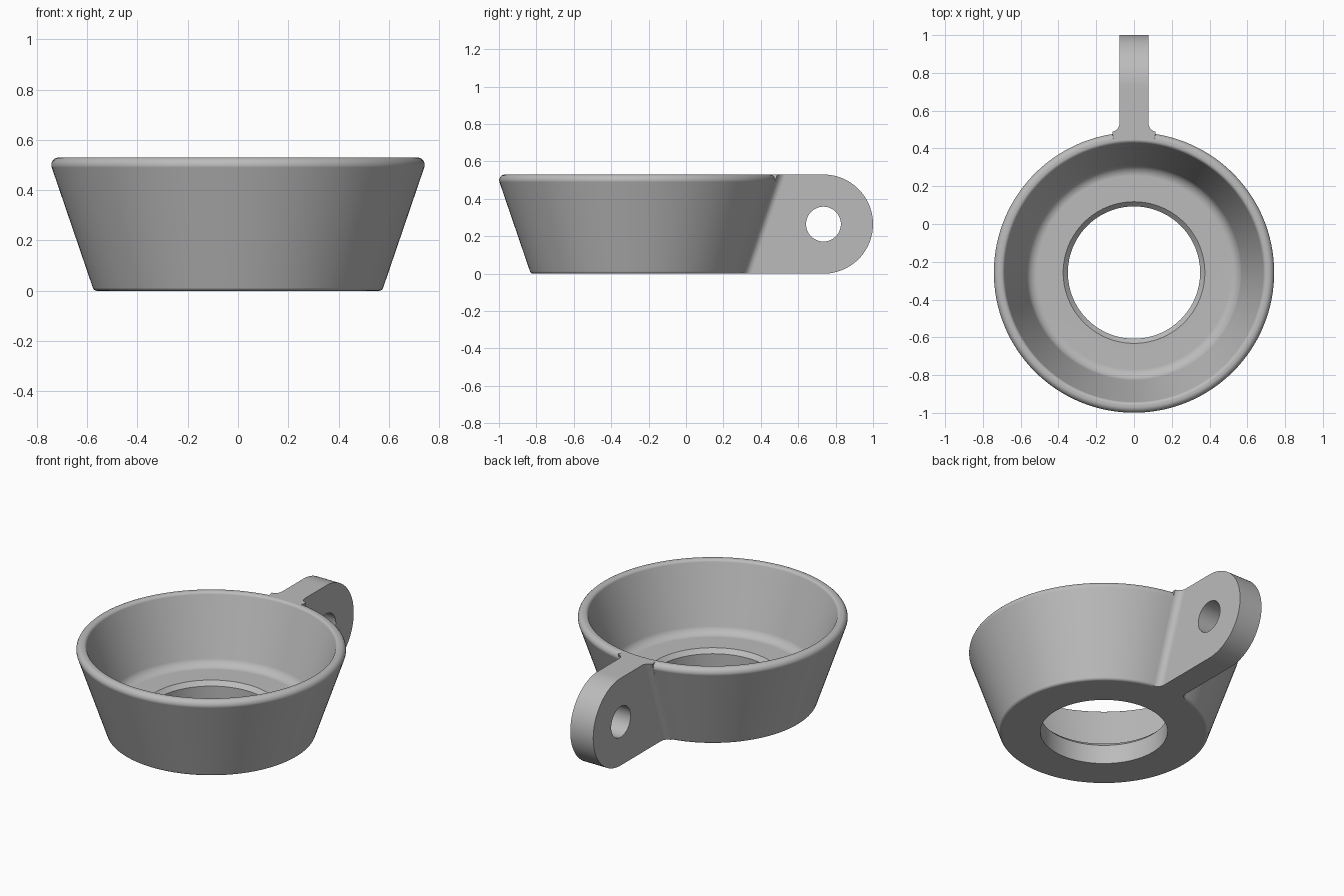
import bpy, bmesh, math
from mathutils import Vector

if "Cube" in bpy.data.objects:
    bpy.data.objects.remove(bpy.data.objects["Cube"])

HEIGHT = 0.53
CUP_Y = -0.257           # cup axis
R_LOW, R_HIGH = 0.573, 0.754
TAB_HALF = 0.077         # half thickness of the lug
FLARE = 0.045            # fillet between lug and cup
EYE_R = HEIGHT / 2
EYE_Y = 1 - EYE_R
HOLE_R = 0.093
BACK = EYE_R / math.tan(math.pi / 3)   # straight length behind the eye centre

grey = bpy.data.materials.new("plain_grey")
grey.use_nodes = True
colour = (0.5, 0.5, 0.5, 1)
grey.diffuse_color = colour
grey.node_tree.nodes["Principled BSDF"].inputs["Base Color"].default_value = colour


def make_object(name, bm):
    """Turn the bmesh into a smooth-shaded object with crisp edges."""
    bmesh.ops.recalc_face_normals(bm, faces=bm.faces[:])
    mesh = bpy.data.meshes.new(name)
    bm.to_mesh(mesh)
    bm.free()
    mesh.materials.append(grey)
    obj = bpy.data.objects.new(name, mesh)
    bpy.context.collection.objects.link(obj)
    bpy.ops.object.select_all(action="DESELECT")
    obj.select_set(True)
    bpy.context.view_layer.objects.active = obj
    bpy.ops.object.shade_smooth_by_angle(angle=math.radians(30))
    weighted = obj.modifiers.new("weighted_normals", "WEIGHTED_NORMAL")
    weighted.keep_sharp = True


def rounded(corners, steps=8):
    """Replace each corner (r, z, radius) of a closed profile by an arc."""
    points = []
    for i, (x, z, radius) in enumerate(corners):
        p = Vector((x, z))
        if radius == 0:
            points.append(p)
            continue
        a = (Vector(corners[i - 1][:2]) - p).normalized()
        b = (Vector(corners[(i + 1) % len(corners)][:2]) - p).normalized()
        half = math.acos(a.dot(b)) / 2
        centre = p + (a + b).normalized() * radius / math.sin(half)
        start = p + a * radius / math.tan(half) - centre
        end = p + b * radius / math.tan(half) - centre
        for k in range(steps + 1):
            spoke = start.lerp(end, k / steps).normalized() * radius
            points.append(centre + spoke)
    return points


def loft(bm, rings, closed):
    """Skin a list of equal vertex rings."""
    pairs = list(zip(rings, rings[1:]))
    if closed:
        pairs.append((rings[-1], rings[0]))
    for low, high in pairs:
        for i in range(len(low)):
            j = (i + 1) % len(low)
            bm.faces.new((low[i], low[j], high[j], high[i]))


# Cup: turned profile with floor, chamfered hole and rounded rim
profile = rounded([
    (0.35, 0, 0), (R_LOW, 0, 0.018), (R_HIGH, HEIGHT, 0.03),
    (0.69, HEIGHT, 0.02), (0.555, 0.14, 0.06), (0.375, 0.14, 0), (0.35, 0.115, 0)])
bm = bmesh.new()
segments = 128
rings = []
for s in range(segments):
    a = 2 * math.pi * s / segments
    rings.append([bm.verts.new((p.x * math.sin(a), CUP_Y + p.x * math.cos(a), p.y))
                  for p in profile])
loft(bm, rings, True)
make_object("cup", bm)

# Lug root: plan outline flared into the cup wall, lofted bottom to top
bm = bmesh.new()
rings = []
for z, r in ((0, R_LOW), (HEIGHT, R_HIGH)):
    fx = TAB_HALF + FLARE
    fy = math.sqrt((r + FLARE) ** 2 - fx ** 2)
    touch = math.atan2(fy, fx)
    inner = r - FLARE
    side = [(inner * math.cos(touch), inner * math.sin(touch))]
    for n in range(9):
        a = math.pi + touch * (1 - n / 8)
        side.append((fx + FLARE * math.cos(a), fy + FLARE * math.sin(a)))
    side.append((TAB_HALF, EYE_Y - BACK - CUP_Y))
    outline = [(0, inner)] + side + [(-x, y) for x, y in reversed(side)]
    rings.append([bm.verts.new((x, y + CUP_Y, z)) for x, y in outline])
loft(bm, rings, False)
for ring in rings:
    bm.faces.new(ring)
make_object("lug_root", bm)

# Lug eye: plate with a round end and a cross hole
bm = bmesh.new()
steps = 96
rings = []
for x, is_hole in ((-TAB_HALF, False), (TAB_HALF, False), (TAB_HALF, True), (-TAB_HALF, True)):
    ring = []
    for s in range(steps):
        a = 2 * math.pi * s / steps
        c, d = math.cos(a), math.sin(a)
        reach = HOLE_R if is_hole else EYE_R
        if c < -1e-6 and not is_hole:
            reach = min(BACK / -c, EYE_R / max(abs(d), 1e-6))
        ring.append(bm.verts.new((x, EYE_Y + reach * c, EYE_R + reach * d)))
    rings.append(ring)
loft(bm, rings, True)
make_object("lug_eye", bm)
